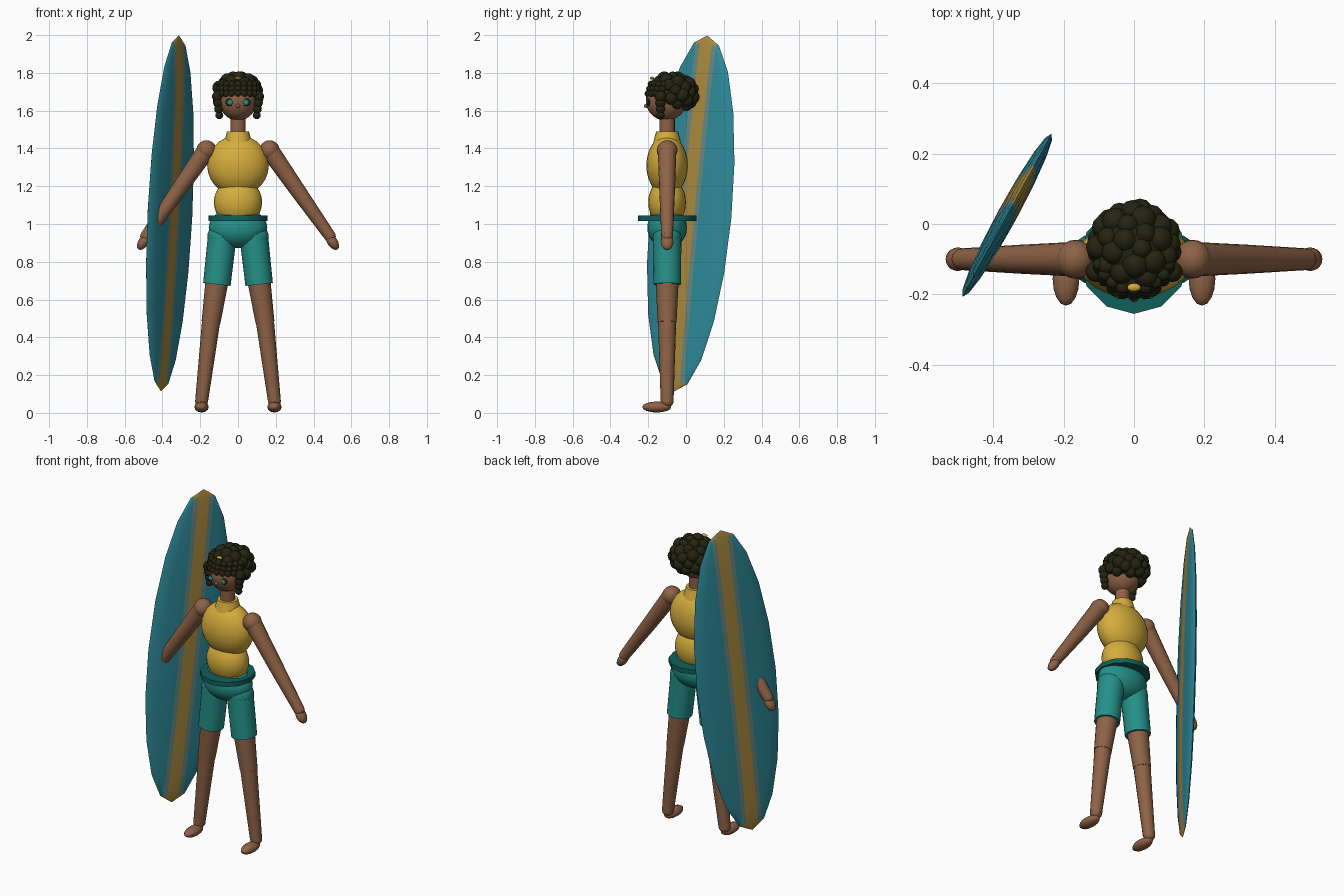
import bpy, bmesh, math
from mathutils import Vector, Matrix

cube = bpy.data.objects.get("Cube")
if cube:
    bpy.data.objects.remove(cube, do_unlink=True)


def material(name, r, g, b):
    m = bpy.data.materials.new(name)
    m.use_nodes = True
    m.diffuse_color = (r, g, b, 1)
    m.node_tree.nodes["Principled BSDF"].inputs["Base Color"].default_value = (r, g, b, 1)
    return m


SKIN = material("skin_brown", .27, .122, .061)
YELLOW = material("shirt_yellow", .67, .42, .045)
TEAL = material("shorts_teal", .018, .28, .25)
DARK = material("belt_dark_teal", .005, .115, .107)
HAIR = material("hair_black_brown", .018, .018, .006)
BLUE = material("board_blue", .027, .26, .33)
GOLD = material("board_gold", .41, .26, .048)
GREY = material("board_grey_green", .14, .25, .23)

BODY_Y = -.1


def finish(name, bm, mats, angle=40):
    mesh = bpy.data.meshes.new(name)
    bm.to_mesh(mesh)
    bm.free()
    for m in mats:
        mesh.materials.append(m)
    obj = bpy.data.objects.new(name, mesh)
    bpy.context.collection.objects.link(obj)
    bpy.ops.object.select_all(action='DESELECT')
    obj.select_set(True)
    bpy.context.view_layer.objects.active = obj
    bpy.ops.object.shade_smooth_by_angle(angle=math.radians(angle))
    return obj


def add_ball(bm, pos, radii, segs=20, rings=12, rot=Matrix()):
    mat = Matrix.Translation(pos) @ rot @ Matrix.Diagonal((*radii, 1))
    bmesh.ops.create_uvsphere(bm, u_segments=segs, v_segments=rings, radius=1, matrix=mat)


def ball(name, pos, radii, mat, segs=20, rings=12, rot=Matrix()):
    bm = bmesh.new()
    add_ball(bm, pos, radii, segs, rings, rot)
    return finish(name, bm, [mat])


def limb(name, a, b, ra, rb, mat, segs=16):
    """Tapered cylinder from a to b."""
    a, b = Vector(a), Vector(b)
    rot = (b - a).to_track_quat('Z', 'Y').to_matrix().to_4x4()
    bm = bmesh.new()
    bmesh.ops.create_cone(bm, cap_ends=True, segments=segs, radius1=ra, radius2=rb,
                          depth=(b - a).length, matrix=Matrix.Translation((a + b) / 2) @ rot)
    return finish(name, bm, [mat])


# Torso
ball("pelvis", (0, BODY_Y, .98), (.155, .105, .108), TEAL, 24, 14)
ball("belly", (0, BODY_Y, 1.115), (.128, .1, .13), YELLOW, 24, 14)
ball("chest", (0, BODY_Y, 1.31), (.163, .11, .16), YELLOW, 24, 14)
limb("belt", (0, BODY_Y, 1.017), (0, BODY_Y, 1.045), .155, .155, DARK, 12)
limb("collar", (0, BODY_Y, 1.43), (0, BODY_Y, 1.49), .074, .058, YELLOW, 20)
limb("neck", (0, BODY_Y, 1.44), (0, BODY_Y, 1.6), .041, .041, SKIN)

# Arms and legs
for s, side in ((1, "left"), (-1, "right")):
    ball(side + "_shoulder", (s * .167, BODY_Y, 1.39), (.053, .055, .053), SKIN)
    elbow = (s * .325, BODY_Y, 1.165)
    wrist = (s * .487, BODY_Y, .935)
    limb(side + "_upper_arm", (s * .172, BODY_Y, 1.385), elbow, .049, .041, SKIN)
    limb(side + "_forearm", elbow, wrist, .041, .031, SKIN)
    ball(side + "_wrist", wrist, (.031, .031, .031), SKIN, 12, 8)
    ball(side + "_hand", (s * .5, BODY_Y, .905), (.027, .034, .048), SKIN, 12, 8,
         Matrix.Rotation(s * -.6, 4, 'Y'))

    knee = (s * .143, BODY_Y, .48)
    ankle = (s * .193, BODY_Y, .06)
    ball(side + "_hip", (s * .085, BODY_Y, .93), (.078, .076, .075), TEAL)
    limb(side + "_shorts_leg", (s * .083, BODY_Y, .94), (s * .112, BODY_Y, .68), .076, .073, TEAL)
    limb(side + "_thigh", (s * .108, BODY_Y, .72), knee, .062, .05, SKIN)
    limb(side + "_shin", knee, ankle, .048, .034, SKIN)
    ball(side + "_ankle", ankle, (.034, .034, .03), SKIN, 12, 8)
    ball(side + "_foot", (s * .193, -.155, .031), (.038, .029, .077), SKIN, 12, 8,
         Matrix.Rotation(math.pi / 2, 4, 'X'))

# Head and face
ball("head", (0, -.105, 1.655), (.1, .108, .108), SKIN, 24, 16)
ball("nose", (0, -.212, 1.625), (.011, .011, .01), SKIN, 10, 6)
for s, side in ((1, "left"), (-1, "right")):
    ball(side + "_eye", (s * .042, -.198, 1.645), (.025, .01, .021), HAIR, 12, 8)
    ball(side + "_iris", (s * .042, -.205, 1.643), (.015, .008, .014), TEAL, 12, 8)

# Curly hair: cap, scattered curls, side locks and fringe
ball("hair_cap", (0, -.07, 1.695), (.115, .11, .098), HAIR)
bm = bmesh.new()
COUNT = 54
for i in range(COUNT):
    h = 1 - 2 * (i + .5) / COUNT
    ring = math.sqrt(1 - h * h)
    a = i * math.pi * (3 - math.sqrt(5))
    p = Vector((.105 * ring * math.cos(a), -.07 + .108 * ring * math.sin(a), 1.69 + .088 * h))
    covers_face = p.y < -.1 and p.z < 1.72
    under_head = h < -.7
    if not covers_face and not under_head:
        r = .031 + .007 * (i % 3) / 2
        add_ball(bm, p, (r, r, r), 12, 8)
for s in (1, -1):
    for k in range(4):
        r = .03 - .003 * k
        add_ball(bm, (s * (.108 - .003 * k), -.135, 1.675 - .033 * k), (r, r, r), 12, 8)
finish("hair_curls", bm, [HAIR])

bm = bmesh.new()
for row in range(3):
    for k in range(9):
        a = math.radians(-72 + 18 * k)
        add_ball(bm, (.103 * math.sin(a), -.1 - .1 * math.cos(a) + .008 * row, 1.69 + .025 * row),
                 (.019, .019, .019), 10, 8)
finish("hair_fringe", bm, [HAIR])
ball("hair_band", (0, -.18, 1.772), (.02, .012, .008), YELLOW, 10, 6)

# Surfboard: flattened sphere cut along its length for the stripes
TILT = math.radians(6.06)
across, up = Vector((.479, .878, 0)), Vector((0, 0, 1))
long_axis = up * math.cos(TILT) + across * math.sin(TILT)
wide_axis = across * math.cos(TILT) - up * math.sin(TILT)
thick_axis = long_axis.cross(wide_axis)
frame = Matrix((wide_axis, thick_axis, long_axis)).transposed().to_4x4()

STRIPE, EDGE, TIP = .036, .062, .89
bm = bmesh.new()
add_ball(bm, (0, 0, 0), (.246, .028, .9475), 16, 10)
for x in (-EDGE, -STRIPE, STRIPE, EDGE):
    bmesh.ops.bisect_plane(bm, geom=bm.verts[:] + bm.edges[:] + bm.faces[:],
                           plane_co=(x, 0, 0), plane_no=(1, 0, 0))
for f in bm.faces:
    c = f.calc_center_median()
    if abs(c.x) < STRIPE or (abs(c.x) < EDGE and abs(c.z) > TIP):
        f.material_index = 1
    elif abs(c.x) < EDGE:
        f.material_index = 2
bm.transform(Matrix.Translation((-.36, .025, 1.056)) @ frame)
finish("surfboard", bm, [BLUE, GOLD, GREY], 30)
